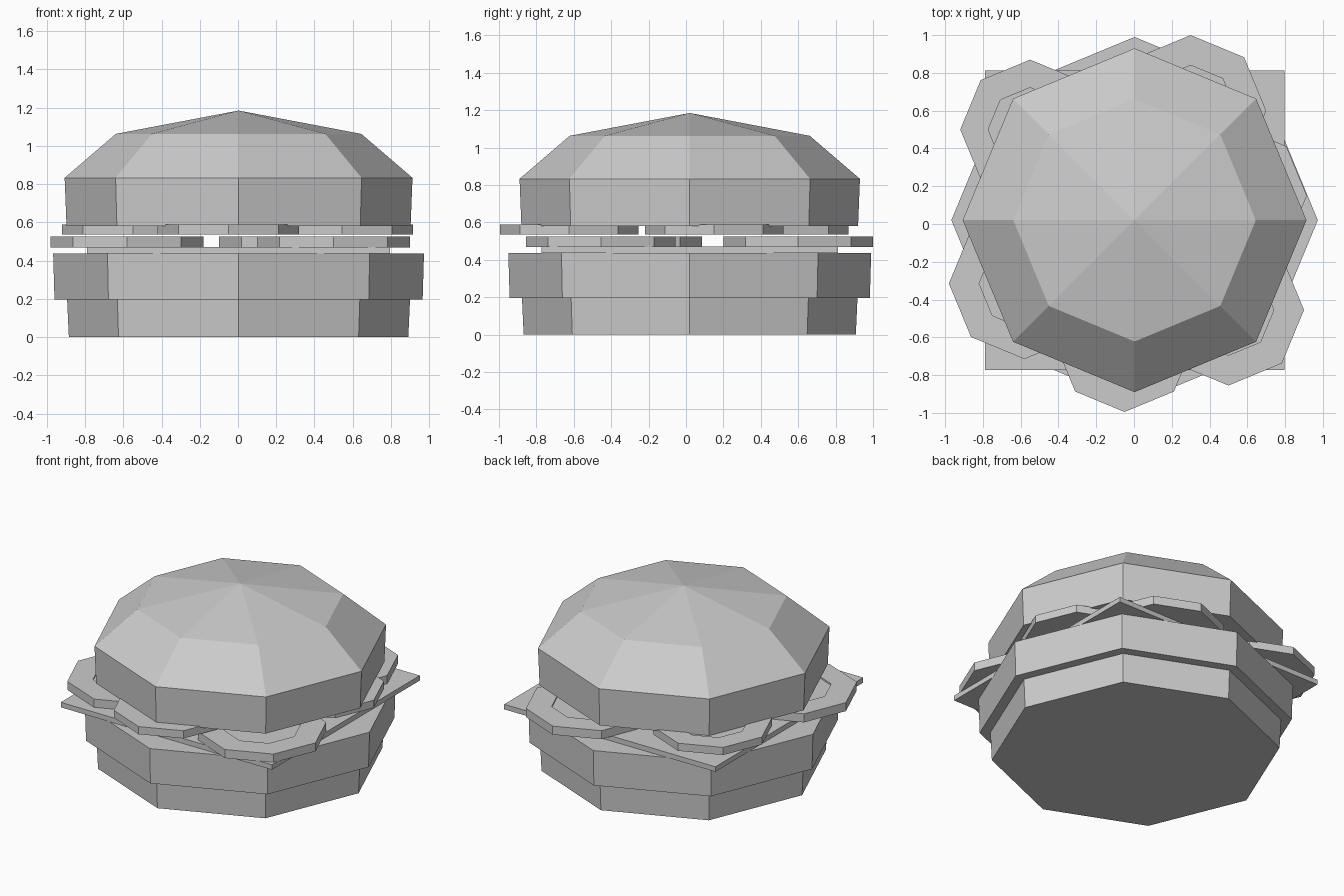
import bpy, bmesh
from math import cos, sin, pi

if "Cube" in bpy.data.objects:
    bpy.data.objects.remove(bpy.data.objects["Cube"])

SIDES = 8


def lathe(name, profile, centre):
    """Flat-faced octagonal solid; profile is (radius, z) from bottom to top."""
    bm = bmesh.new()
    rings = []
    for r, z in profile:
        n = SIDES if r > 0 else 1
        rings.append([bm.verts.new((r * cos(2 * pi * i / SIDES),
                                    r * sin(2 * pi * i / SIDES), z)) for i in range(n)])
    for a, b in zip(rings, rings[1:]):
        for i in range(SIDES):
            j = (i + 1) % SIDES
            if len(b) == 1:
                bm.faces.new((a[i], a[j], b[0]))
            else:
                bm.faces.new((a[i], a[j], b[j], b[i]))
    bm.faces.new(rings[0][::-1])
    if len(rings[-1]) > 1:
        bm.faces.new(rings[-1])
    mesh = bpy.data.meshes.new(name)
    bm.to_mesh(mesh)
    bm.free()
    obj = bpy.data.objects.new(name, mesh)
    obj.location = (centre[0], centre[1], 0)
    bpy.context.collection.objects.link(obj)
    return obj


MID = (0.003, 0.02)

# Buns and patty
lathe("bottom_bun", [(0.888, 0), (0.897, 0.197)], MID)
lathe("patty", [(0.963, 0.197), (0.97, 0.436)], MID)
lathe("top_bun", [(0.90, 0.58), (0.91, 0.833), (0.642, 1.063), (0, 1.185)], MID)

# Square cheese slice
bpy.ops.mesh.primitive_cube_add(size=1, location=(MID[0], MID[1], 0.453))
cheese = bpy.context.object
cheese.name = "cheese_slice"
cheese.scale = (1.585, 1.585, 0.034)


def slices(name, radius, z0, z1, centres):
    """Octagonal slices with a shallow recessed middle."""
    inner = radius * 0.6
    for k, c in enumerate(centres):
        lathe(f"{name}_{k + 1}", [(radius, z0), (radius, z1),
                                  (inner, z1), (inner, z1 - 0.01)], c)


# Lower and upper layers of slices
slices("tomato_slice", 0.40, 0.468, 0.526, [(-0.58, -0.315), (0.30, 0.60), (0.50, -0.455)])
slices("pickle_slice", 0.37, 0.536, 0.588, [(-0.55, 0.50), (-0.05, -0.625), (0.545, 0.15)])
